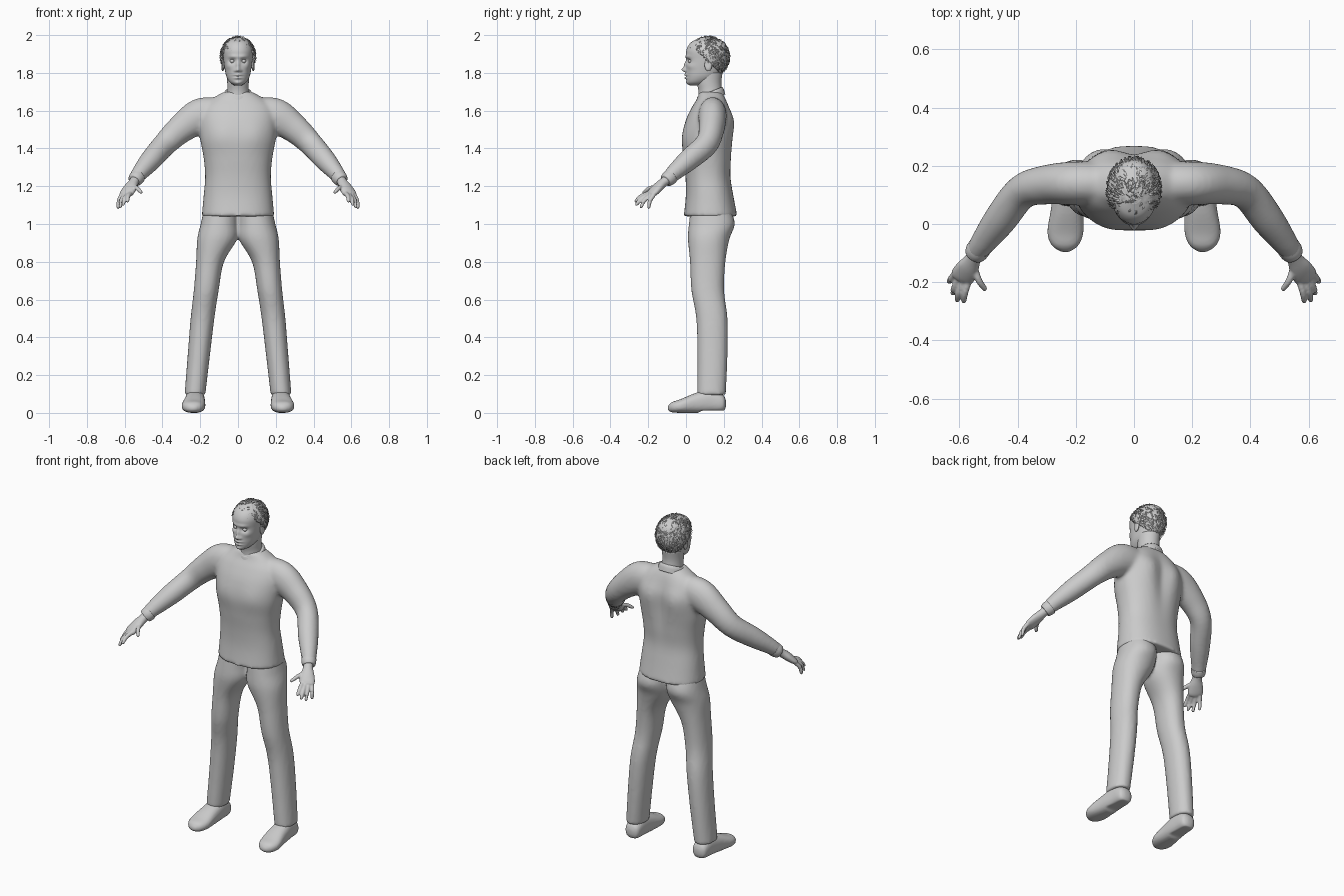
import bpy, bmesh, math, random
from mathutils import Vector

random.seed(4)
old = bpy.data.objects.get("Cube")
if old:
    bpy.data.objects.remove(old, do_unlink=True)

GREY = (0.6, 0.6, 0.6, 1)
clay = bpy.data.materials.new("plain grey")
clay.use_nodes = True
clay.diffuse_color = GREY
clay.node_tree.nodes["Principled BSDF"].inputs["Base Color"].default_value = GREY


def catmull(a, b, c, d, t):
    return (b * 2 + (c - a) * t + (a * 2 - b * 5 + c * 4 - d) * t ** 2
            + (b * 3 - a - c * 3 + d) * t ** 3) / 2


def loft(bm, rings, axis=None, square=2.0, sides=32, steps=5, mirror=(1,)):
    """Smooth closed tube through rings of (x, y, z, radius across, radius up)."""
    pts = [Vector(r) for r in rings]
    pts = [pts[0]] + pts + [pts[-1]]
    path = [catmull(*pts[i:i + 4], s / steps)
            for i in range(len(pts) - 3) for s in range(steps)] + [pts[-1]]
    for sign in mirror:
        loops = []
        for i, p in enumerate(path):
            nxt, prev = path[min(i + 1, len(path) - 1)], path[max(i - 1, 0)]
            t = Vector(axis) if axis else Vector((nxt - prev)[:3]).normalized()
            ref = Vector((0, 1, 0)) if abs(t.z) > .9 else Vector((0, 0, 1))
            u = ref.cross(t).normalized()
            v = t.cross(u)
            loop = []
            for k in range(sides):
                c, s = math.cos(math.tau * k / sides), math.sin(math.tau * k / sides)
                c = math.copysign(abs(c) ** (2 / square), c) * max(p[3], .001)
                s = math.copysign(abs(s) ** (2 / square), s) * max(p[4], .001)
                q = Vector(p[:3]) + u * c + v * s
                loop.append(bm.verts.new((q.x * sign, q.y, q.z)))
            loops.append(loop)
        for a, b in zip(loops, loops[1:]):
            for k in range(sides):
                n = (k + 1) % sides
                bm.faces.new((a[k], a[n], b[n], b[k]))
        bm.faces.new(loops[0][::-1])
        bm.faces.new(loops[-1])


def push(bm, centre, radius, offset, mirror=(1,)):
    """Soft brush that moves the skin near a point."""
    for sign in mirror:
        for v in bm.verts:
            d = [(v.co[i] - centre[i] * (sign if i == 0 else 1)) / radius[i] for i in range(3)]
            w = math.exp(-sum(x * x for x in d))
            v.co += Vector((offset[0] * sign, offset[1], offset[2])) * w


def blob(bm, centre, radii, mirror=(1,)):
    for sign in mirror:
        made = bmesh.ops.create_uvsphere(bm, u_segments=24, v_segments=16, radius=1)
        for v in made["verts"]:
            v.co = Vector((centre[0] * sign + v.co.x * radii[0],
                           centre[1] + v.co.y * radii[1], centre[2] + v.co.z * radii[2]))


def finish(name, bm, voxel=0, relax=0):
    bmesh.ops.recalc_face_normals(bm, faces=bm.faces)
    mesh = bpy.data.meshes.new(name)
    bm.to_mesh(mesh)
    bm.free()
    mesh.materials.append(clay)
    for p in mesh.polygons:
        p.use_smooth = True
    obj = bpy.data.objects.new(name, mesh)
    bpy.context.collection.objects.link(obj)
    if voxel:
        fuse = obj.modifiers.new("fuse", 'REMESH')
        fuse.mode, fuse.voxel_size, fuse.use_smooth_shade = 'VOXEL', voxel, True
        soft = obj.modifiers.new("soften", 'SMOOTH')
        soft.factor, soft.iterations = .5, relax
    return obj


UP, BOTH = (0, 0, 1), (1, -1)

# Sweater: body and both sleeves fused together
bm = bmesh.new()
loft(bm, [(0, .13, 1.04, .192, .142), (0, .125, 1.15, .182, .126), (0, .117, 1.25, .174, .12),
          (0, .115, 1.35, .182, .128), (0, .115, 1.45, .2, .134), (0, .125, 1.55, .205, .125),
          (0, .13, 1.62, .185, .098), (0, .135, 1.665, .135, .075), (0, .13, 1.7, .075, .06)],
     UP, square=2.3, sides=48)
push(bm, (0, .26, 1.48), (.04, .06, .16), (0, -.018, 0))
push(bm, (.1, .25, 1.54), (.06, .06, .1), (0, .012, 0), BOTH)
push(bm, (.09, -.01, 1.47), (.07, .06, .07), (0, -.008, 0), BOTH)
loft(bm, [(.1, .14, 1.585, .07, .085), (.2, .14, 1.57, .075, .095), (.3, .135, 1.505, .068, .077),
          (.385, .11, 1.425, .06, .065), (.46, .015, 1.34, .057, .058),
          (.52, -.065, 1.27, .044, .044), (.545, -.1, 1.235, .036, .037)], mirror=BOTH)
finish("sweater", bm, .011, 6)

# Neckband and wrist cuffs
bm = bmesh.new()
loft(bm, [(0, .13, 1.655, .083, .078), (0, .128, 1.685, .077, .072), (0, .126, 1.7, .07, .065)], UP, sides=48)
for v in bm.verts:
    v.co.z += (v.co.y - .125) * .38
finish("neckband", bm)
bm = bmesh.new()
loft(bm, [(.53, -.08, 1.252, .041, .041), (.541, -.095, 1.239, .04, .04),
          (.549, -.106, 1.229, .035, .035)], mirror=BOTH)
finish("cuffs", bm)

# Trousers: two legs meeting at the hips
bm = bmesh.new()
loft(bm, [(.09, .13, 1.08, .09, .105), (.098, .137, 1.0, .1, .122), (.11, .12, .92, .106, .11),
          (.148, .115, .8, .074, .094), (.168, .115, .65, .066, .087), (.188, .137, .5, .063, .083),
          (.208, .14, .3, .059, .08), (.228, .135, .095, .055, .076)],
     UP, square=2.15, mirror=BOTH)
finish("trousers", bm, .011, 5)

# Shoes with flattened soles
bm = bmesh.new()
loft(bm, [(.225, .212, .05, .015, .015), (.225, .195, .052, .043, .045), (.226, .13, .062, .05, .062),
          (.23, .05, .052, .056, .053), (.236, -.03, .036, .062, .036), (.237, -.075, .03, .045, .027),
          (.236, -.097, .024, .012, .01)], (0, 1, 0), square=2.4, mirror=BOTH)
for v in bm.verts:
    v.co.z = max(v.co.z, 0 if v.co.y < .07 else .012)
finish("shoes", bm, .007, 4)

# Hands: palm, four fingers and thumb
bm = bmesh.new()
loft(bm, [(.538, -.09, 1.243, .026, .026), (.553, -.12, 1.22, .027, .024), (.57, -.15, 1.193, .038, .024),
          (.588, -.178, 1.165, .042, .02), (.596, -.192, 1.153, .034, .014)], mirror=BOTH)
fingers = [((.567, -.19, 1.165), (.587, -.272, 1.118)), ((.585, -.193, 1.157), (.61, -.268, 1.1)),
           ((.602, -.187, 1.152), (.625, -.243, 1.086)), ((.616, -.172, 1.152), (.637, -.2, 1.082)),
           ((.55, -.145, 1.2), (.51, -.23, 1.166))]
for base, tip in fingers:
    a, b = Vector(base), Vector(tip)
    bend = a.lerp(b, .5) + Vector((.004, -.005, .006))
    loft(bm, [(*a, .012, .012), (*bend, .0115, .0115), (*a.lerp(b, .9), .009, .009),
              (*b, .004, .004)], sides=12, mirror=BOTH)
finish("hands", bm, .0045, 2)

# Head: skull shape, then brushed face features
bm = bmesh.new()
loft(bm, [(0, .052, 1.733, .018, .03), (0, .064, 1.75, .043, .058), (0, .086, 1.78, .061, .084),
          (0, .1, 1.82, .07, .099), (0, .11, 1.87, .077, .108), (0, .112, 1.92, .08, .11),
          (0, .115, 1.96, .066, .09), (0, .115, 1.985, .03, .045)], UP, square=2.15, sides=96, steps=9)
push(bm, (.031, .005, 1.863), (.018, .04, .012), (0, .015, 0), BOTH)
push(bm, (.028, 0, 1.886), (.026, .04, .009), (0, -.006, 0), BOTH)
push(bm, (0, 0, 1.84), (.009, .04, .024), (0, -.012, 0))
push(bm, (0, 0, 1.816), (.012, .05, .011), (0, -.02, 0))
push(bm, (.014, 0, 1.811), (.008, .05, .007), (0, -.008, 0), BOTH)
push(bm, (0, 0, 1.79), (.022, .04, .007), (0, -.011, 0))
push(bm, (0, 0, 1.773), (.019, .04, .006), (0, -.011, 0))
push(bm, (0, 0, 1.7815), (.024, .04, .0025), (0, .005, 0))
push(bm, (0, 0, 1.745), (.02, .04, .012), (0, -.008, 0))
push(bm, (.05, .02, 1.835), (.018, .04, .016), (.002, -.004, 0), BOTH)
blob(bm, (.03, .025, 1.862), (.013, .014, .011), BOTH)
finish("head", bm)

bm = bmesh.new()
loft(bm, [(0, .128, 1.62, .07, .065), (0, .128, 1.7, .058, .062), (0, .122, 1.75, .057, .065),
          (0, .125, 1.8, .06, .068)], UP)
finish("neck", bm)

bm = bmesh.new()
blob(bm, (.081, .118, 1.842), (.009, .02, .033), BOTH)
push(bm, (.094, .112, 1.846), (.008, .011, .018), (-.006, 0, 0), BOTH)
finish("ears", bm)

# Hair: a trimmed cap with uneven short locks lying on it
CENTRE, SIZE = Vector((0, .116, 1.885)), Vector((.093, .113, .107))


def hairline(y):
    return 1.928 if y < .05 else max(1.79, 1.928 - (y - .05) * 1.0)


bm = bmesh.new()
made = bmesh.ops.create_uvsphere(bm, u_segments=64, v_segments=48, radius=1)
for v in made["verts"]:
    wave = 1 + .018 * math.sin(v.co.x * 19 + v.co.z * 7) * math.cos(v.co.y * 17)
    v.co = CENTRE + v.co * SIZE * wave
low = [f for f in bm.faces if f.calc_center_median().z < hairline(f.calc_center_median().y)]
bmesh.ops.delete(bm, geom=low, context='FACES')
hair = finish("hair_cap", bm)
thick = hair.modifiers.new("thickness", 'SOLIDIFY')
thick.thickness, thick.offset = .008, -1

bm = bmesh.new()
while len(bm.faces) < 1500:
    n = Vector([random.gauss(0, 1) for _ in range(3)]).normalized()
    root = CENTRE + n * SIZE
    if root.z < hairline(root.y) + .008:
        continue
    fall = (Vector((random.uniform(-.5, .5), .3, -1)) - n * n.z * -1).normalized()
    side = n.cross(fall).normalized() * random.uniform(.002, .005)
    length = random.uniform(.012, .028)
    strip = []
    for k in range(4):
        p = (n + fall * length * k / .3).normalized()
        p = CENTRE + p * SIZE * (1 + .02 * k)
        w = side * (1 - k * .22)
        strip.append((bm.verts.new(p - w), bm.verts.new(p + w)))
    for a, b in zip(strip, strip[1:]):
        bm.faces.new((a[0], a[1], b[1], b[0]))
locks = finish("hair_locks", bm)
thick = locks.modifiers.new("thickness", 'SOLIDIFY')
thick.thickness = .002
